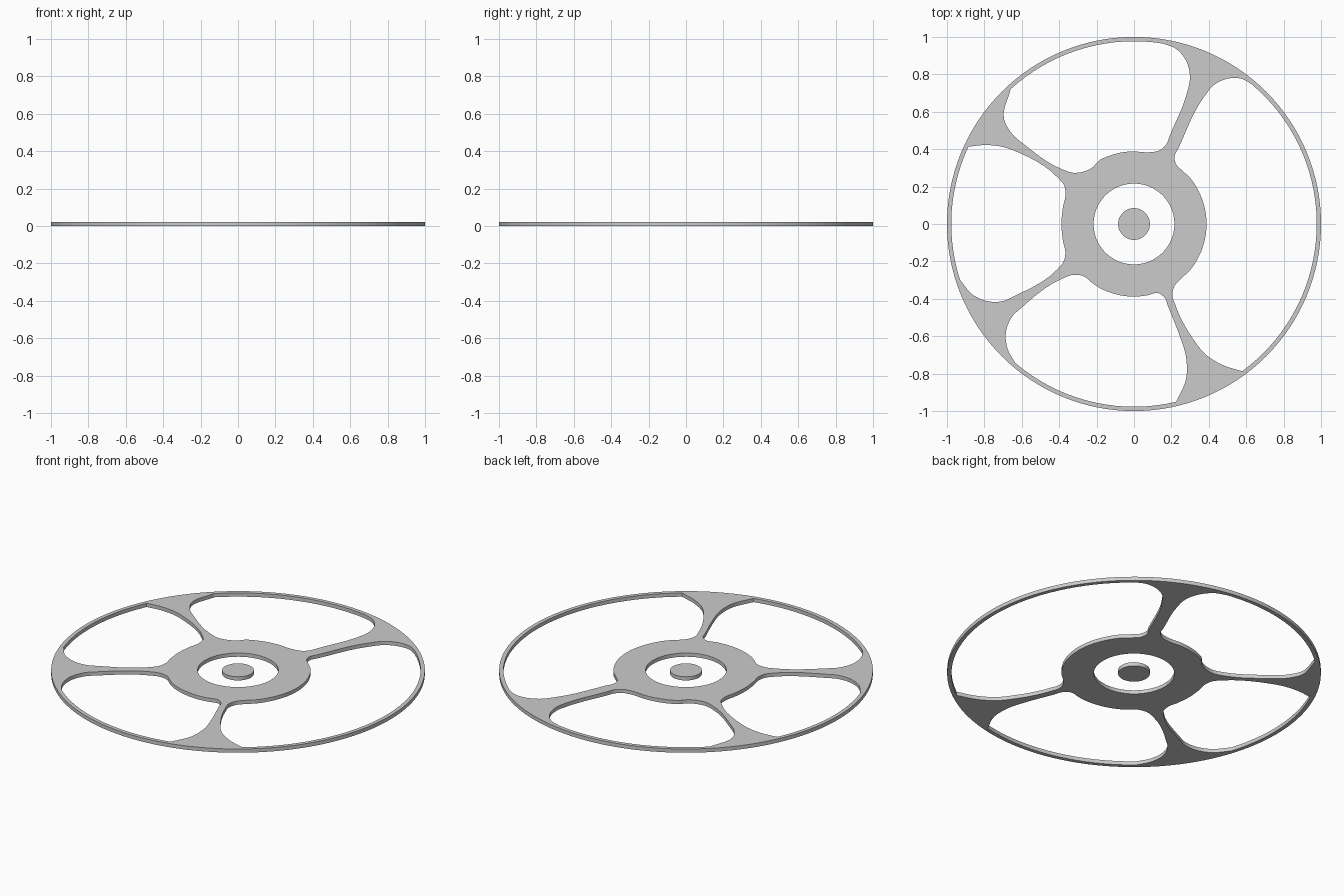
import bpy, bmesh, math
from mathutils import Vector
from mathutils.geometry import interpolate_bezier

if "Cube" in bpy.data.objects:
    bpy.data.objects.remove(bpy.data.objects["Cube"])

THICK = 0.022
RIM_IN = 0.977
HUB_OUT = 0.388


def arc(radius, a0, a1, steps):
    """Points along an arc, angles in degrees."""
    angles = [math.radians(a0 + (a1 - a0) * i / steps) for i in range(steps + 1)]
    return [Vector((radius * math.cos(a), radius * math.sin(a), 0)) for a in angles]


def circle(radius, n):
    return arc(radius, 0, 360, n)[:-1]


def smooth_path(pts, steps=5):
    """Smooth open path through the points, with straight ends."""
    tans = []
    for i, p in enumerate(pts):
        d0 = p - pts[i - 1] if i > 0 else pts[1] - p
        d1 = pts[i + 1] - p if i < len(pts) - 1 else d0
        l0, l1 = d0.length, d1.length
        tans.append((d0 / l0 * l1 + d1 / l1 * l0) / (l0 + l1))
    out = []
    for i in range(len(pts) - 1):
        a, b = pts[i], pts[i + 1]
        h = (b - a).length / 3
        out += interpolate_bezier(a, a + tans[i] * h, b - tans[i + 1] * h, b, steps + 1)[:-1]
    return out + [pts[-1]]


def window(rim, side_in, hub, side_out):
    """Opening outline: rim arc, spoke edge inwards, hub arc, spoke edge outwards."""
    rim_pts = arc(RIM_IN, rim[0], rim[1], max(6, int(abs(rim[1] - rim[0]) / 3)))
    hub_pts = arc(HUB_OUT, hub[0], hub[1], 6)
    to_v = lambda pts: [Vector((x, y, 0)) for x, y in pts]
    inner = smooth_path([rim_pts[-1]] + to_v(side_in) + hub_pts + to_v(side_out) + [rim_pts[0]])
    return rim_pts + inner[1:-1]


def plate(name, outlines):
    """Flat filled plate; outlines inside the first one become holes."""
    cu = bpy.data.curves.new(name, 'CURVE')
    cu.dimensions = '2D'
    cu.fill_mode = 'BOTH'
    cu.extrude = THICK / 2
    for pts in outlines:
        sp = cu.splines.new('POLY')
        sp.points.add(len(pts) - 1)
        for q, p in zip(sp.points, pts):
            q.co = (p.x, p.y, 0, 1)
        sp.use_cyclic_u = True
    tmp = bpy.data.objects.new(name + "_outline", cu)
    bpy.context.collection.objects.link(tmp)
    dg = bpy.context.evaluated_depsgraph_get()
    me = bpy.data.meshes.new_from_object(tmp.evaluated_get(dg))
    bpy.data.objects.remove(tmp)
    bm = bmesh.new()
    bm.from_mesh(me)
    bmesh.ops.remove_doubles(bm, verts=bm.verts, dist=1e-5)
    bmesh.ops.translate(bm, verts=bm.verts, vec=(0, 0, THICK / 2))
    bmesh.ops.recalc_face_normals(bm, faces=bm.faces)
    bm.to_mesh(me)
    bm.free()
    me.name = name
    ob = bpy.data.objects.new(name, me)
    bpy.context.collection.objects.link(ob)
    bpy.ops.object.select_all(action='DESELECT')
    ob.select_set(True)
    bpy.context.view_layer.objects.active = ob
    bpy.ops.object.shade_smooth_by_angle(angle=math.radians(30))
    return ob


# Four openings between the spokes
top = window(
    (132.5, 81),
    [(.22, .94), (.28, .87), (.299, .78), (.28, .69), (.19, .47), (.172, .425), (.135, .393), (.09, .384)],
    (92, 118),
    [(-.225, .30), (-.27, .28), (-.325, .274), (-.385, .293), (-.58, .42), (-.65, .48), (-.695, .56)])
right = window(
    (-53.7, 50),
    [(.58, .775), (.51, .779), (.43, .745), (.375, .68), (.24, .41), (.217, .36), (.225, .32), (.255, .288)],
    (40, -41),
    [(.25, -.293), (.215, -.335), (.205, -.38), (.22, -.43), (.32, -.62), (.38, -.695), (.47, -.752)])
bottom = window(
    (-76.7, -130.5),
    [(-.675, -.67), (-.685, -.58), (-.655, -.50), (-.595, -.442), (-.385, -.293), (-.325, -.272), (-.265, -.281),
     (-.23, -.31)],
    (-119, -80),
    [(.13, -.37), (.165, -.395), (.182, -.44), (.245, -.60), (.278, -.71), (.278, -.83)])
left = window(
    (197.8, 155),
    [(-.80, .422), (-.71, .414), (-.61, .379), (-.41, .25), (-.373, .205), (-.367, .15), (-.38, .09)],
    (172, 188),
    [(-.38, -.09), (-.367, -.15), (-.376, -.20), (-.41, -.242), (-.64, -.385), (-.70, -.412), (-.77, -.415),
     (-.86, -.38)])

# Wheel plate: rim, spokes and hub ring in one piece
plate("spoked_wheel", [circle(1, 128), circle(0.216, 64), top, right, bottom, left])

# Loose disc in the centre
plate("centre_disc", [circle(0.085, 48)])
